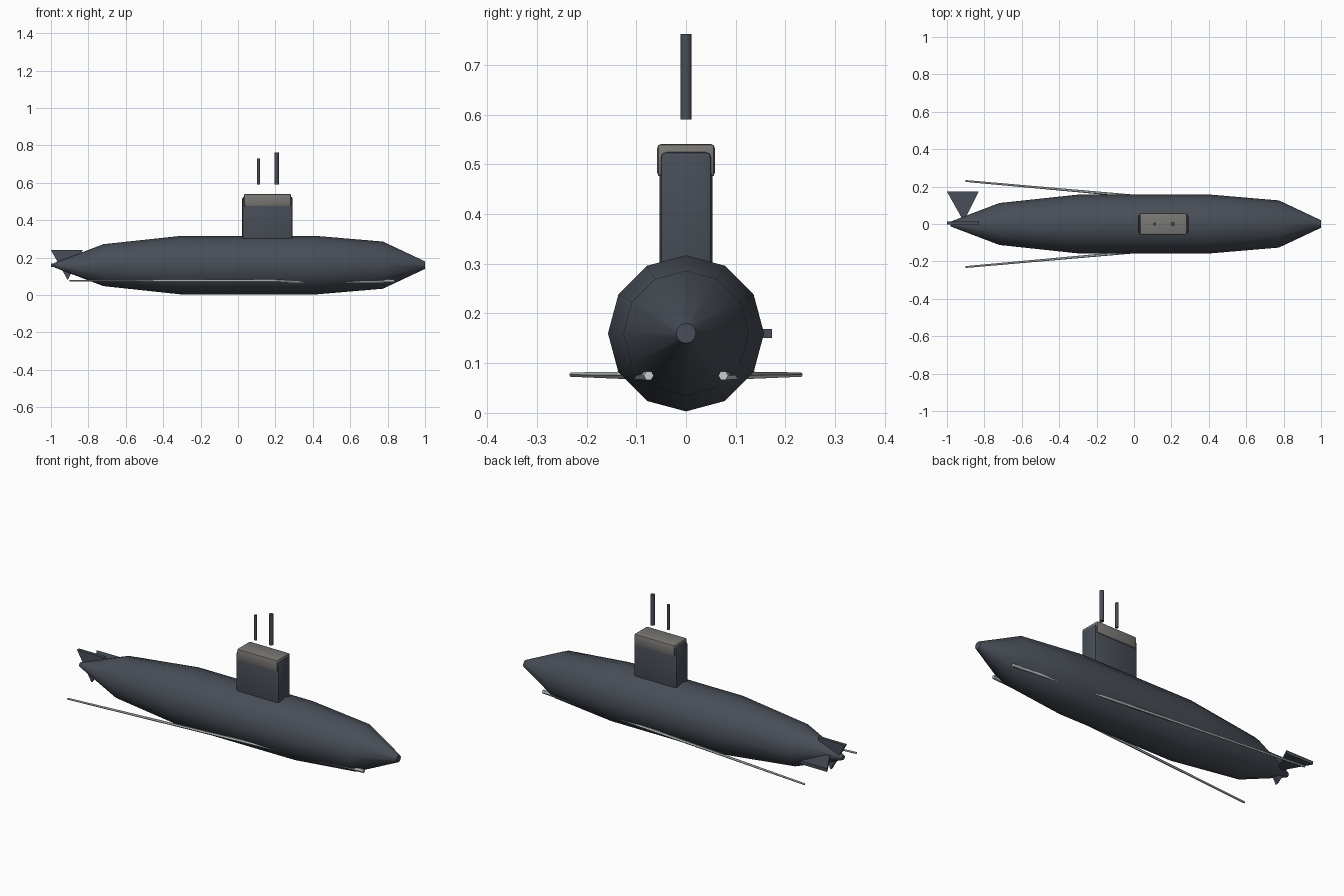
import bpy, bmesh, math
from mathutils import Vector

cube = bpy.data.objects.get("Cube")
if cube:
    bpy.data.objects.remove(cube, do_unlink=True)


def material(name, colour):
    m = bpy.data.materials.new(name)
    m.use_nodes = True
    m.diffuse_color = (*colour, 1)
    m.node_tree.nodes["Principled BSDF"].inputs["Base Color"].default_value = (*colour, 1)
    return m


NAVY = material("navy_grey", (0.065, 0.075, 0.095))
STONE = material("warm_grey", (0.19, 0.185, 0.175))
PALE = material("pale_grey", (0.56, 0.62, 0.61))
AXIS_Z = 0.16


def finish(name, bm, mat, smooth=None):
    bmesh.ops.recalc_face_normals(bm, faces=bm.faces)
    mesh = bpy.data.meshes.new(name)
    bm.to_mesh(mesh)
    bm.free()
    mesh.materials.append(mat)
    ob = bpy.data.objects.new(name, mesh)
    bpy.context.collection.objects.link(ob)
    if smooth:
        bpy.ops.object.select_all(action="DESELECT")
        ob.select_set(True)
        bpy.context.view_layer.objects.active = ob
        bpy.ops.object.shade_smooth_by_angle(angle=math.radians(smooth))
    return ob


def loft(name, stations, sides, mat, turn=0.0, smooth=40):
    """Skin rings given as (centre, radius) with ring normals along x."""
    bm = bmesh.new()
    rings = []
    for centre, r in stations:
        ring = []
        for i in range(sides):
            a = turn + math.tau * i / sides
            ring.append(bm.verts.new(Vector(centre) + Vector((0, r * math.cos(a), r * math.sin(a)))))
        rings.append(ring)
    for a, b in zip(rings, rings[1:]):
        for i in range(sides):
            j = (i + 1) % sides
            bm.faces.new((a[i], a[j], b[j], b[i]))
    bm.faces.new(rings[0])
    bm.faces.new(rings[-1])
    return finish(name, bm, mat, smooth)


def block(name, low, high, bevel, mat):
    bm = bmesh.new()
    bmesh.ops.create_cube(bm, size=1)
    for v in bm.verts:
        v.co = [(l + h) / 2 + c * (h - l) for l, h, c in zip(low, high, v.co)]
    bmesh.ops.bevel(bm, geom=bm.edges[:], offset=bevel, segments=2, profile=0.5, affect="EDGES")
    return finish(name, bm, mat, 30)


def prism(name, points, thickness, mat):
    """Extrude a flat triangle by its thickness vector, centred on the outline."""
    t = Vector(thickness)
    bm = bmesh.new()
    face = bm.faces.new([bm.verts.new(Vector(p) - t / 2) for p in points])
    ext = bmesh.ops.extrude_face_region(bm, geom=[face])
    for v in ext["geom"]:
        if isinstance(v, bmesh.types.BMVert):
            v.co += t
    return finish(name, bm, mat)


# Hull: twelve-sided tapered body
profile = [(-0.98, 0.013), (-0.72, 0.112), (-0.3, 0.157), (0.41, 0.157), (0.775, 0.126), (1.0, 0.02)]
loft("hull", [((x, 0, AXIS_Z), r) for x, r in profile], 12, NAVY)

# Sail and its wider cap
block("sail", (0.022, -0.053, 0.25), (0.292, 0.053, 0.527), 0.014, NAVY)
block("sail_cap", (0.032, -0.058, 0.475), (0.284, 0.058, 0.541), 0.008, STONE)

# Masts floating above the sail
for name, x, r, top in (("short_mast", 0.11, 0.008, 0.73), ("tall_mast", 0.207, 0.0115, 0.762)):
    bm = bmesh.new()
    bmesh.ops.create_cone(bm, cap_ends=True, segments=12, radius1=r, radius2=r, depth=top - 0.59)
    bmesh.ops.translate(bm, verts=bm.verts, vec=(x, 0, (top + 0.59) / 2))
    finish(name, bm, NAVY, 40)

# Tail fins: one upright, one level
outline = [(-1.0, 0.08), (-0.83, 0.08), (-0.91, -0.08)]
prism("upright_tail_fin", [(x, 0.005, AXIS_Z + d) for x, d in outline], (0, 0.018, 0), NAVY)
prism("level_tail_fin", [(x, 0.093 + d, AXIS_Z) for x, d in outline], (0, 0, 0.018), NAVY)

# Long tapered side rods passing through the hull
for name, side in (("front_side_rod", -1), ("back_side_rod", 1)):
    loft(name, [((-0.9, side * 0.23, 0.077), 0.005), ((0.837, side * 0.075, 0.075), 0.01)], 6, PALE, smooth=30)
